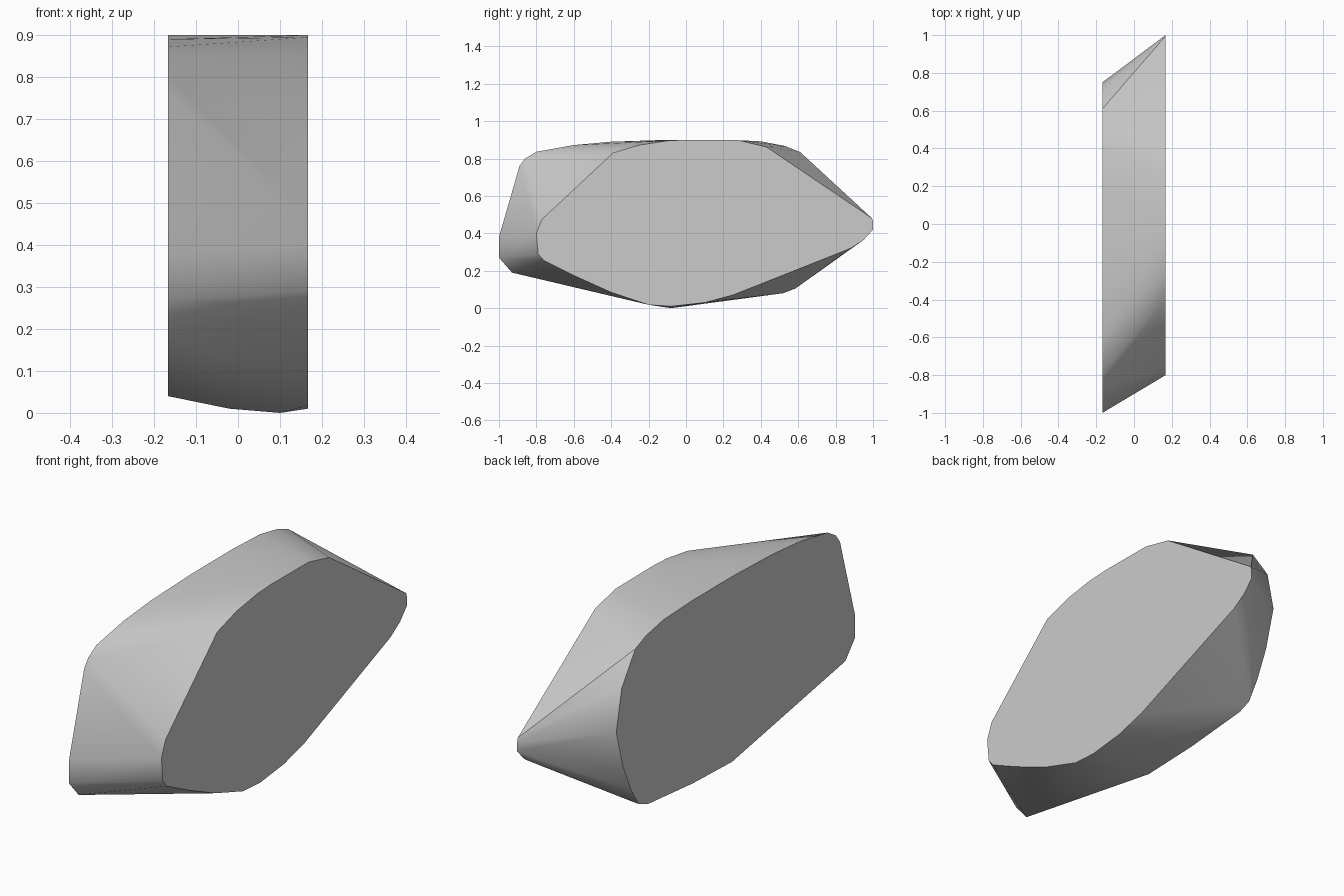
import bpy, bmesh, math

if "Cube" in bpy.data.objects:
    bpy.data.objects.remove(bpy.data.objects["Cube"], do_unlink=True)

HALF = 0.167  # half thickness

# Outline of the +x end, as (y, z)
left_outline = [
    (-0.80, 0.40), (-0.77, 0.475), (-0.39, 0.83), (-0.25, 0.872), (-0.1, 0.895),
    (0.0, 0.9), (0.28, 0.898), (0.43, 0.862), (0.995, 0.48), (1.0, 0.46),
    (1.0, 0.42), (0.95, 0.365), (0.88, 0.32), (0.25, 0.07), (0.1, 0.03),
    (-0.08, 0.01), (-0.2, 0.018), (-0.4, 0.085), (-0.6, 0.175), (-0.76, 0.255),
    (-0.79, 0.29),
]

# Outline of the -x end, as (y, z)
right_outline = [
    (-1.0, 0.38), (-1.0, 0.27), (-0.93, 0.19), (-0.1, 0.04), (0.19, 0.05),
    (0.52, 0.08), (0.585, 0.105), (0.64, 0.19), (0.70, 0.32), (0.75, 0.50),
    (0.71, 0.69), (0.61, 0.835), (0.53, 0.867), (0.40, 0.892), (0.2, 0.9),
    (-0.1, 0.9), (-0.4, 0.89), (-0.6, 0.872), (-0.8, 0.836), (-0.86, 0.80),
    (-0.89, 0.76),
]

# Low points of the slightly bulging underside
underside = [(0.1, -0.08, 0.0), (-0.02, -0.12, 0.01)]

# Body: a taut skin around both end outlines
bm = bmesh.new()
for x, outline in ((HALF, left_outline), (-HALF, right_outline)):
    for y, z in outline:
        bm.verts.new((x, y, z))
for point in underside:
    bm.verts.new(point)
hull = bmesh.ops.convex_hull(bm, input=bm.verts[:])
spare = [v for v in bm.verts if not v.link_faces]
bmesh.ops.delete(bm, geom=spare, context='VERTS')
bmesh.ops.dissolve_limit(bm, angle_limit=math.radians(0.3),
                         verts=bm.verts[:], edges=bm.edges[:])
bmesh.ops.recalc_face_normals(bm, faces=bm.faces[:])

mesh = bpy.data.meshes.new("stone_slab")
bm.to_mesh(mesh)
bm.free()
body = bpy.data.objects.new("stone_slab", mesh)
bpy.context.collection.objects.link(body)

# Plain grey material
colour = (0.6, 0.6, 0.6, 1.0)
grey = bpy.data.materials.new("light grey")
grey.use_nodes = True
grey.diffuse_color = colour
for node in grey.node_tree.nodes:
    if node.type == 'BSDF_PRINCIPLED':
        node.inputs["Base Color"].default_value = colour
mesh.materials.append(grey)

# Rounded rim, crisp end faces
bpy.ops.object.select_all(action='DESELECT')
body.select_set(True)
bpy.context.view_layer.objects.active = body
bpy.ops.object.shade_smooth_by_angle(angle=math.radians(35))
